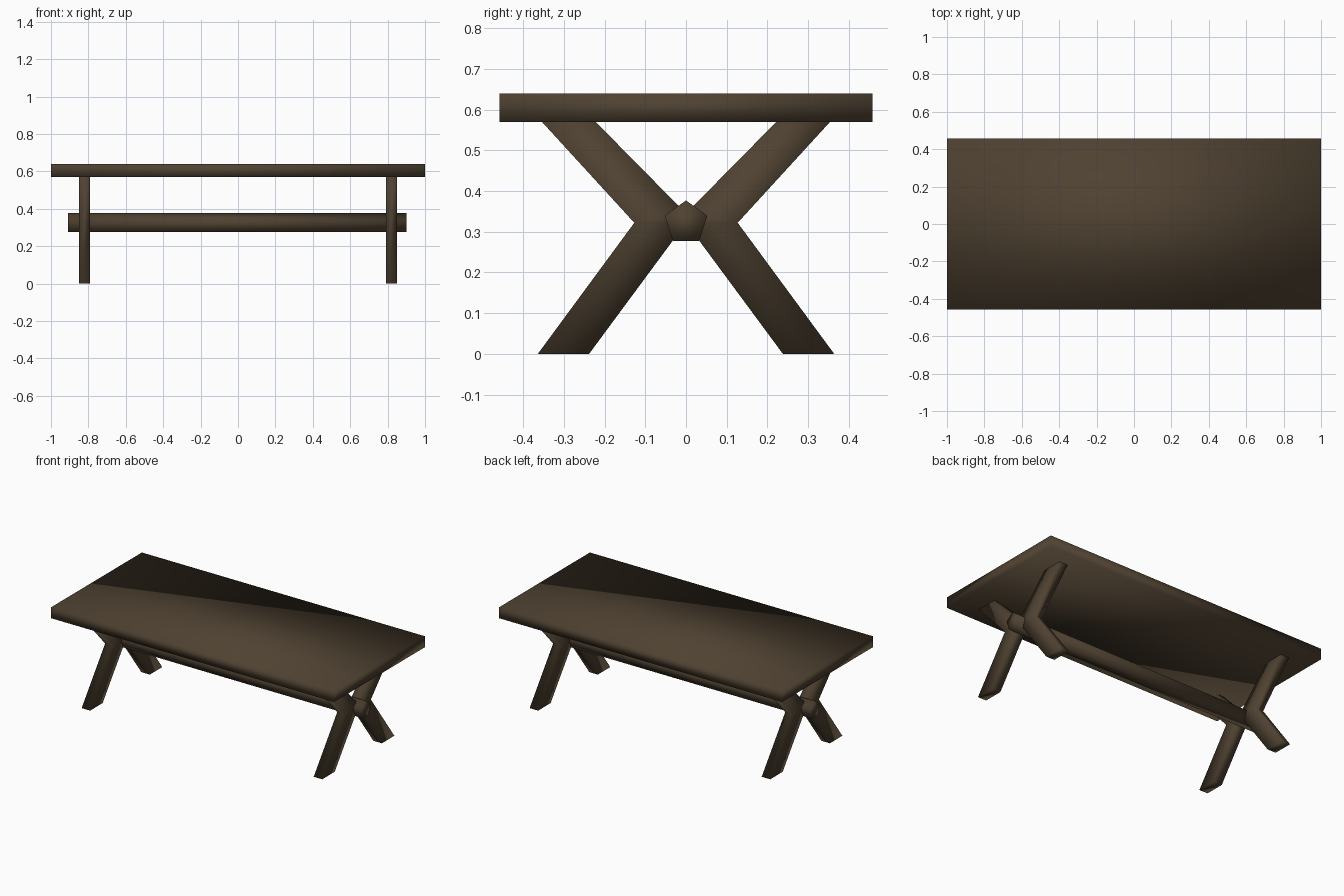
import bpy, bmesh, math
from mathutils import Vector

if "Cube" in bpy.data.objects:
    bpy.data.objects.remove(bpy.data.objects["Cube"])

wood = bpy.data.materials.new("dark brown wood")
wood.diffuse_color = (0.078, 0.054, 0.031, 1)
wood.use_nodes = True
wood.node_tree.nodes["Principled BSDF"].inputs["Base Color"].default_value = wood.diffuse_color


def finish(name, bm):
    """Turn a bmesh into a smooth-shaded wooden object."""
    bmesh.ops.recalc_face_normals(bm, faces=bm.faces[:])
    for f in bm.faces:
        f.smooth = True
    mesh = bpy.data.meshes.new(name)
    bm.to_mesh(mesh)
    bm.free()
    mesh.materials.append(wood)
    obj = bpy.data.objects.new(name, mesh)
    bpy.context.collection.objects.link(obj)
    return obj


def extrude_profiles(name, profiles, x0, x1):
    """Extrude closed (y, z) outlines along x; shared edges become a single body."""
    bm = bmesh.new()
    faces = [bm.faces.new([bm.verts.new((x0, y, z)) for y, z in p]) for p in profiles]
    bmesh.ops.remove_doubles(bm, verts=bm.verts[:], dist=1e-5)
    res = bmesh.ops.extrude_face_region(bm, geom=bm.faces[:], use_keep_orig=True)
    moved = [v for v in res["geom"] if isinstance(v, bmesh.types.BMVert)]
    bmesh.ops.translate(bm, verts=moved, vec=Vector((x1 - x0, 0, 0)))
    return finish(name, bm)


# table top: one plain slab
extrude_profiles("table_top",
                 [[(-0.458, 0.57), (0.458, 0.57), (0.458, 0.64), (-0.458, 0.64)]], -1, 1)

# stretcher beam: five-sided bar with its point up
r, zc = 0.055, 0.322
pentagon = [(r * math.sin(a), zc + r * math.cos(a))
            for a in (i * math.tau / 5 for i in range(5))]
extrude_profiles("stretcher_beam", [pentagon], -0.91, 0.90)

# bent legs: two mirrored halves at each end, meeting at the beam
lower = [(0.238, 0), (0.364, 0), (0.127, 0.322), (0.0, 0.322)]
upper = [(0.0, 0.322), (0.127, 0.322), (0.354, 0.57), (0.222, 0.57), (0.0, 0.345)]
for end, x0 in (("left", -0.85), ("right", 0.79)):
    for side, s in (("front", -1), ("back", 1)):
        shapes = [[(s * y, z) for y, z in p] for p in (lower, upper)]
        extrude_profiles(f"{end}_{side}_leg", shapes, x0, x0 + 0.06)
